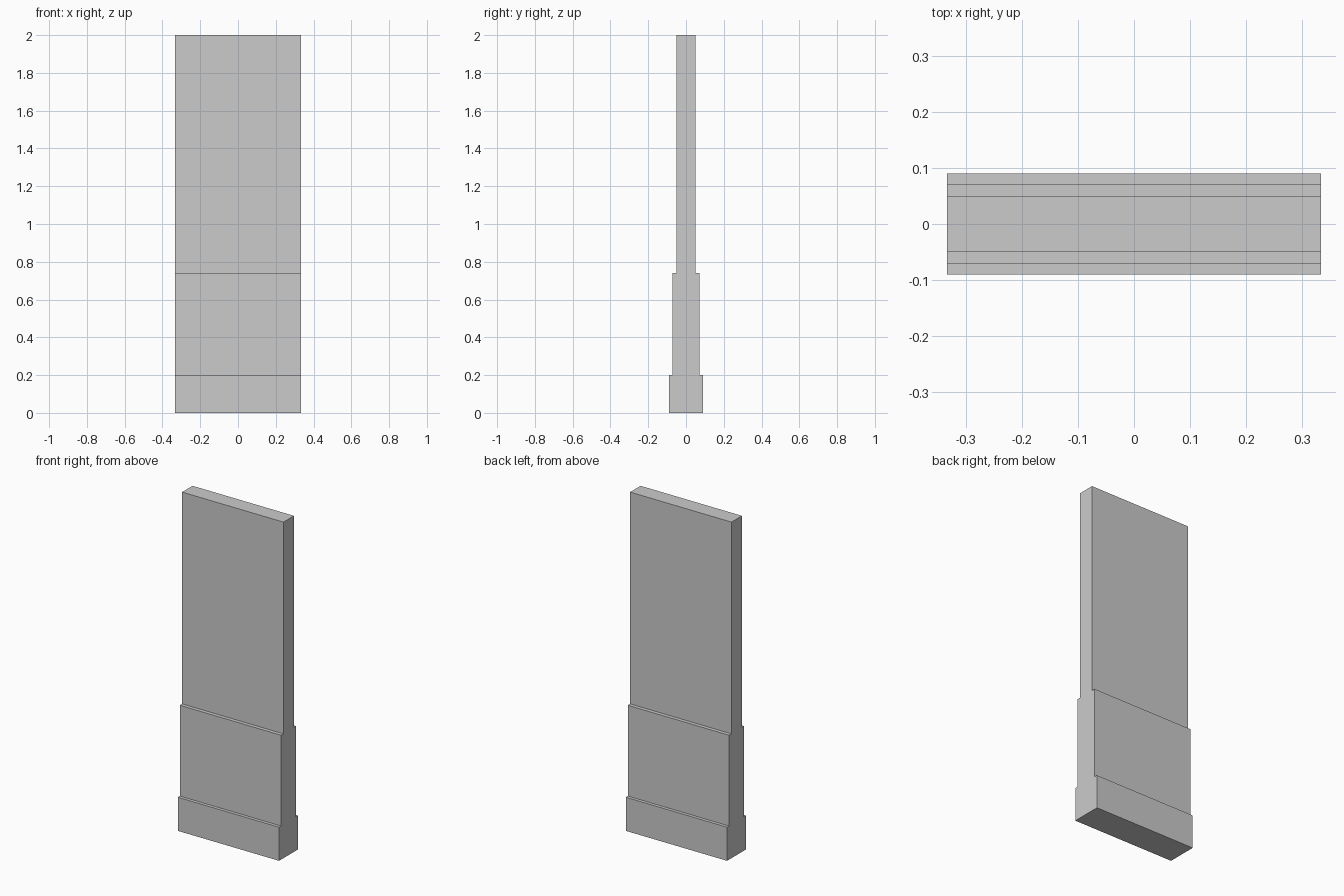
import bpy
import bmesh

if "Cube" in bpy.data.objects:
    bpy.data.objects.remove(bpy.data.objects["Cube"])

WIDTH = 0.667

# Half of the stepped wall section (y, z): skirting, lower panel, upper wall
half = [(0.09, 0.0), (0.09, 0.2), (0.071, 0.2), (0.071, 0.74), (0.049, 0.74), (0.049, 2.0)]
profile = half + [(-y, z) for y, z in reversed(half)]

# Wall panel: closed section extruded along x
bm = bmesh.new()
face = bm.faces.new([bm.verts.new((-WIDTH / 2, y, z)) for y, z in profile])
extruded = bmesh.ops.extrude_face_region(bm, geom=[face], use_keep_orig=True)
moved = [g for g in extruded["geom"] if isinstance(g, bmesh.types.BMVert)]
bmesh.ops.translate(bm, verts=moved, vec=(WIDTH, 0, 0))
bmesh.ops.recalc_face_normals(bm, faces=bm.faces)

mesh = bpy.data.meshes.new("wall_panel")
bm.to_mesh(mesh)
bm.free()
bpy.context.collection.objects.link(bpy.data.objects.new("wall_panel", mesh))
